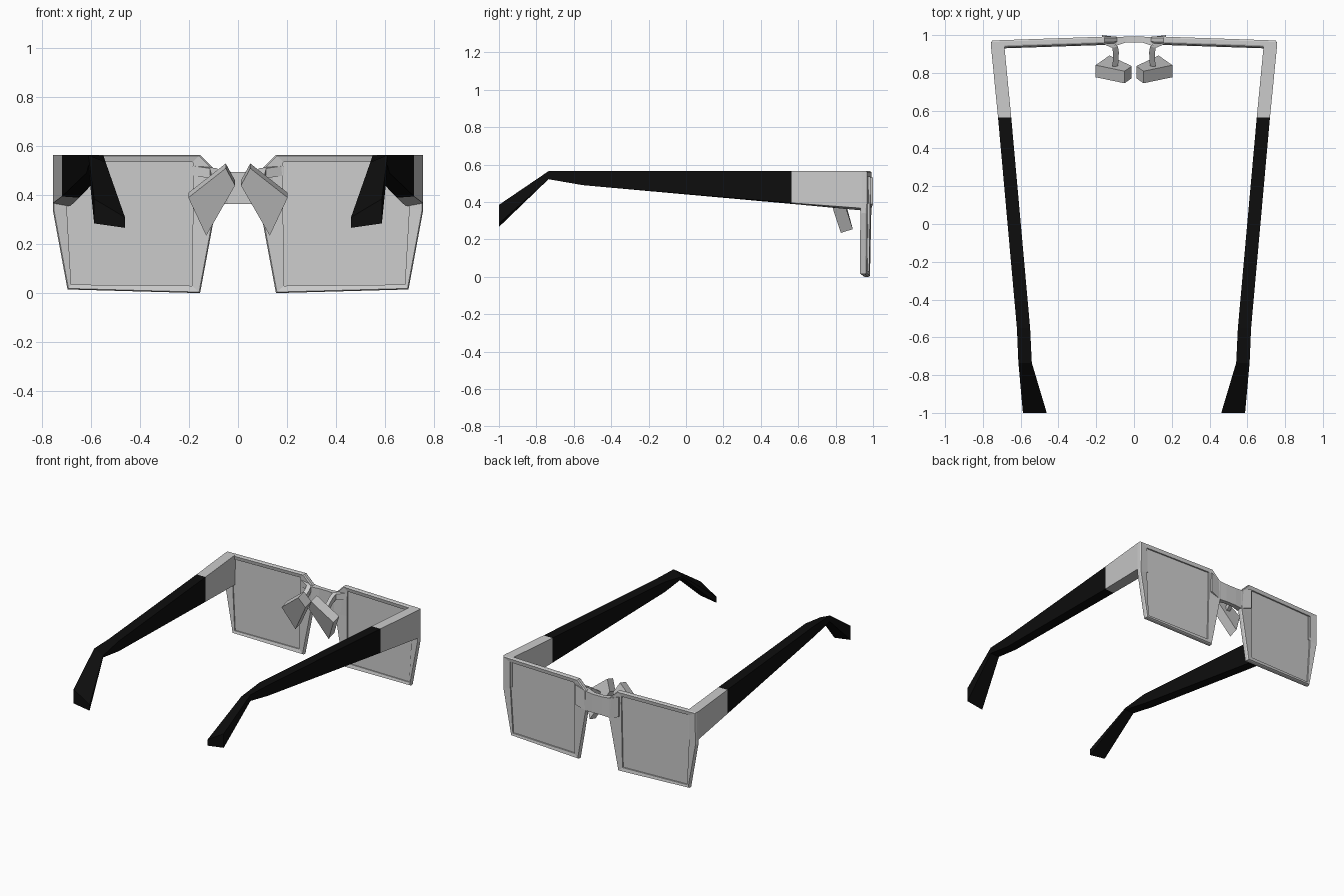
import bpy, bmesh
from mathutils import Vector

if "Cube" in bpy.data.objects:
    bpy.data.objects.remove(bpy.data.objects["Cube"])


def material(name, color):
    m = bpy.data.materials.new(name)
    m.diffuse_color = color
    m.use_nodes = True
    m.node_tree.nodes["Principled BSDF"].inputs["Base Color"].default_value = m.diffuse_color
    return m


def loft(name, rings, closed=False, mirror=True, mat=None):
    """Skin a list of equal-length point rings; cap the ends or close the loop."""
    bm = bmesh.new()
    loops = [[bm.verts.new(p) for p in r] for r in rings]
    n = len(loops[0])
    pairs = list(zip(loops, loops[1:]))
    if closed:
        pairs.append((loops[-1], loops[0]))
    else:
        bm.faces.new(loops[0])
        bm.faces.new(loops[-1])
    for a, b in pairs:
        for i in range(n):
            j = (i + 1) % n
            bm.faces.new((a[i], a[j], b[j], b[i]))
    bmesh.ops.recalc_face_normals(bm, faces=bm.faces)
    me = bpy.data.meshes.new(name)
    bm.to_mesh(me)
    bm.free()
    ob = bpy.data.objects.new(name, me)
    bpy.context.collection.objects.link(ob)
    if mat:
        me.materials.append(mat)
    if mirror:
        mod = ob.modifiers.new("mirror", 'MIRROR')
        mod.use_mirror_merge = False
    return ob


def wrap_y(x, z):
    """Outer face of the slightly wrapped front."""
    return 0.992 - 0.034 * (x - 0.15) - 0.008 * (1 - z / 0.565)


def ring(points, depth):
    return [(x, wrap_y(x, z) - depth, z) for x, z in points]


def inset(points, f):
    c = Vector((0.43, 0.29))
    return [tuple(c + (Vector(p) - c) * f) for p in points]


black = material("black_plastic", (0.004, 0.004, 0.004, 1))

# Rims: outline and lens opening with the same point count
outline = [(0.155, 0.0), (0.697, 0.015), (0.757, 0.34), (0.755, 0.565),
           (0.155, 0.565), (0.09, 0.50), (0.088, 0.36)]
opening = [(0.188, 0.03), (0.682, 0.035), (0.70, 0.35), (0.70, 0.535),
           (0.185, 0.535), (0.183, 0.49), (0.184, 0.36)]
loft("rim", [ring(inset(outline, 0.985), 0), ring(outline, 0.008),
             ring(outline, 0.028), ring(inset(outline, 0.985), 0.036),
             ring(opening, 0.030), ring(opening, 0.004)], closed=True)

# Lenses
lens = [(0.17, 0.02), (0.69, 0.02), (0.71, 0.35), (0.71, 0.545), (0.17, 0.545)]
loft("lens", [ring(lens, 0.014), ring(lens, 0.022)])

# Bridge
loft("bridge", [[(x, f, lo), (x, f, hi), (x, b, hi), (x, b, lo)]
                for x, f, b, lo, hi in [(-0.17, 1.0, 0.965, 0.39, 0.53),
                                        (-0.09, 0.99, 0.945, 0.362, 0.50),
                                        (-0.04, 0.992, 0.962, 0.365, 0.495),
                                        (0.04, 0.992, 0.962, 0.365, 0.495),
                                        (0.09, 0.99, 0.945, 0.362, 0.50),
                                        (0.17, 1.0, 0.965, 0.39, 0.53)]],
     mirror=False)

# Nose pads: tapered slanted blocks
pad = [(0.05, 0.745, 0.51), (0.012, 0.772, 0.44),
       (0.13, 0.828, 0.235), (0.203, 0.777, 0.39)]
shift = Vector((0, 0.064, 0.02))
loft("nose_pad", [pad, [Vector(p) + shift for p in pad]])

# Pad arms joining the rims to the pads
arm = [(0.17, 0.97, 0.50), (0.10, 0.94, 0.49), (0.095, 0.91, 0.47), (0.10, 0.82, 0.41)]
loft("pad_arm", [[(x - 0.015, y, z - 0.02), (x + 0.015, y - 0.008, z - 0.02),
                  (x + 0.015, y - 0.008, z + 0.02), (x - 0.015, y, z + 0.02)]
                 for x, y, z in arm])


# Temples: sections of y, outer x, inner x, outer top, inner top, outer bottom, inner bottom
def section(y, xo, xi, to, ti, bo, bi):
    return [(xo, y, to), (xi, y, ti), (xi, y, bi), (xo, y, bo)]


joint = section(0.565, 0.72, 0.65, 0.565, 0.565, 0.395, 0.39)
loft("hinge_arm", [section(0.962, 0.757, 0.688, 0.565, 0.565, 0.367, 0.358),
                   section(0.94, 0.757, 0.686, 0.565, 0.565, 0.367, 0.355), joint])
loft("temple", [joint,
                section(-0.55, 0.62, 0.55, 0.565, 0.563, 0.49, 0.492),
                section(-0.735, 0.612, 0.541, 0.565, 0.535, 0.522, 0.522),
                section(-1.0, 0.588, 0.462, 0.385, 0.31, 0.285, 0.267)], mat=black)
